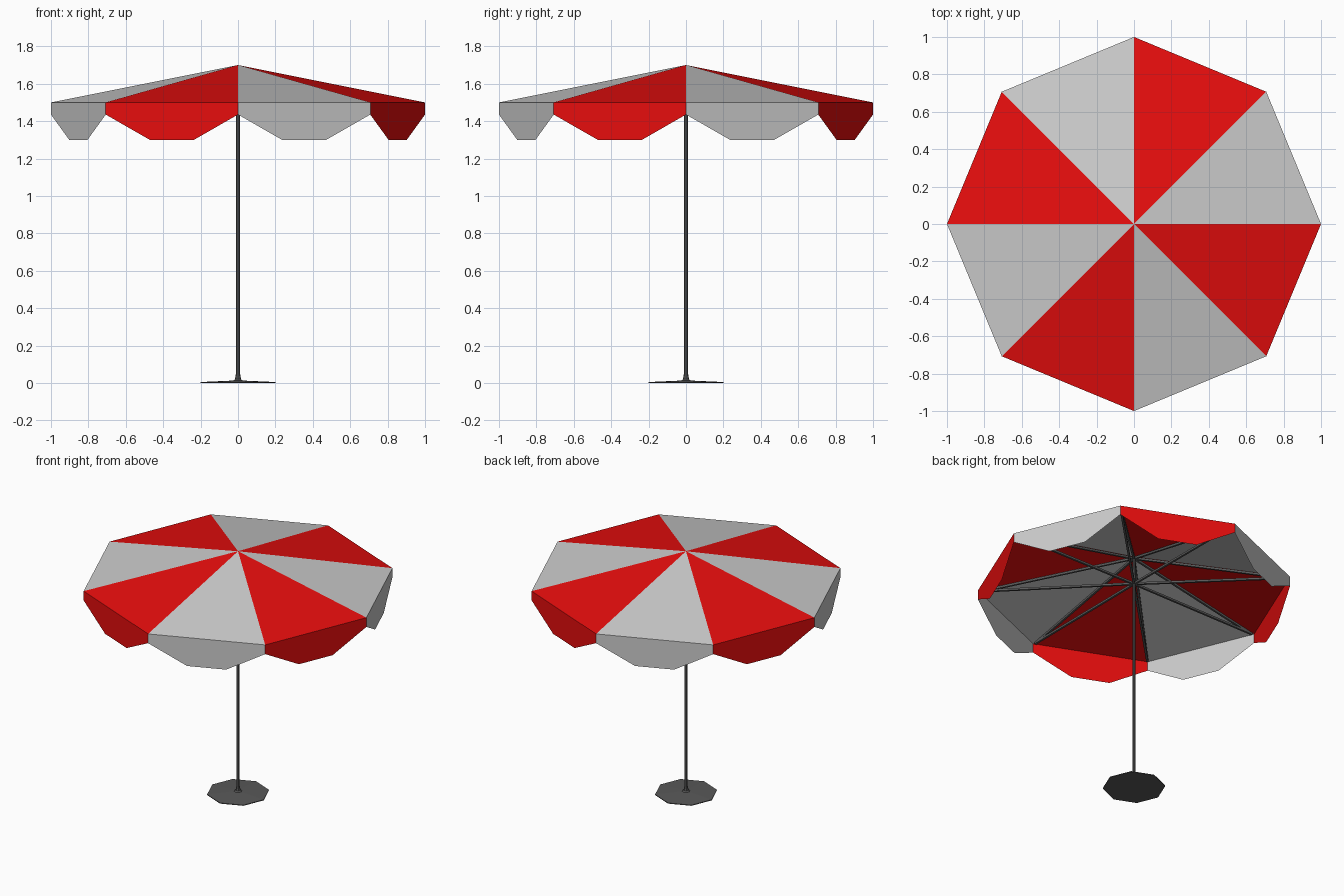
import bpy, bmesh
from math import sin, cos, pi
from mathutils import Vector

if "Cube" in bpy.data.objects:
    bpy.data.objects.remove(bpy.data.objects["Cube"])

SIDES = 8
APEX_Z, RIM_Z = 1.70, 1.50


def material(name, rgb):
    m = bpy.data.materials.new(name)
    m.diffuse_color = (*rgb, 1)
    m.use_nodes = True
    m.node_tree.nodes["Principled BSDF"].inputs["Base Color"].default_value = m.diffuse_color
    return m


RED = material("red_fabric", (0.8, 0.004, 0.004))
PALE = material("pale_fabric", (0.69, 0.69, 0.69))
DARK = material("dark_metal", (0.1, 0.1, 0.1))


def finish(bm, name, mat):
    mesh = bpy.data.meshes.new(name)
    bm.to_mesh(mesh)
    bm.free()
    mesh.materials.append(mat)
    ob = bpy.data.objects.new(name, mesh)
    bpy.context.collection.objects.link(ob)
    return ob


def polar(i, r, z):
    a = 2 * pi * i / SIDES
    return Vector((r * cos(a), r * sin(a), z))


def panel(name, i, mat):
    """One canopy wedge with its hanging valance flap."""
    bm = bmesh.new()
    a, b = polar(i, 1, RIM_Z), polar(i + 1, 1, RIM_Z)
    va, vb = bm.verts.new(a), bm.verts.new(b)
    bm.faces.new((bm.verts.new((0, 0, APEX_Z)), va, vb))
    flap = [bm.verts.new(a.lerp(b, t) - Vector((0, 0, d)))
            for t, d in ((0, 0.065), (1 / 3, 0.2), (2 / 3, 0.2), (1, 0.065))]
    bm.faces.new([vb, va] + flap)
    finish(bm, name, mat)


def lathe(name, profile, mat):
    """Revolve an (r, z) profile into a closed eight-sided solid."""
    bm = bmesh.new()
    rings = [[bm.verts.new(polar(i, r, z)) for i in range(SIDES)] for r, z in profile]
    for lo, hi in zip(rings, rings[1:]):
        for i in range(SIDES):
            j = (i + 1) % SIDES
            bm.faces.new((lo[i], lo[j], hi[j], hi[i]))
    bm.faces.new(rings[0][::-1])
    bm.faces.new(rings[-1])
    finish(bm, name, mat)


def bar(name, p, q, width, mat):
    """Square bar running from p to q."""
    bm = bmesh.new()
    bmesh.ops.create_cube(bm, size=1)
    bmesh.ops.scale(bm, vec=(width, width, (q - p).length), verts=bm.verts)
    ob = finish(bm, name, mat)
    ob.rotation_euler = (q - p).to_track_quat('Z', 'Y').to_euler()
    ob.location = (p + q) / 2


# Canopy, ribs and struts
for i in range(SIDES):
    panel(f"canopy_panel_{i}", i, RED if i % 2 else PALE)
    bar(f"rib_{i}", polar(i, 0.005, APEX_Z - 0.014), polar(i, 0.98, RIM_Z - 0.008), 0.014, DARK)
    bar(f"strut_{i}", polar(i, 0.005, RIM_Z), polar(i, 0.96, RIM_Z - 0.005), 0.014, DARK)

# Pole
lathe("pole", [(0.01, 0.01), (0.01, APEX_Z - 0.006)], DARK)

# Base plate with socket collar
lathe("base", [(0.2, 0), (0.2, 0.005), (0.025, 0.013), (0.016, 0.02), (0.012, 0.045)], DARK)
